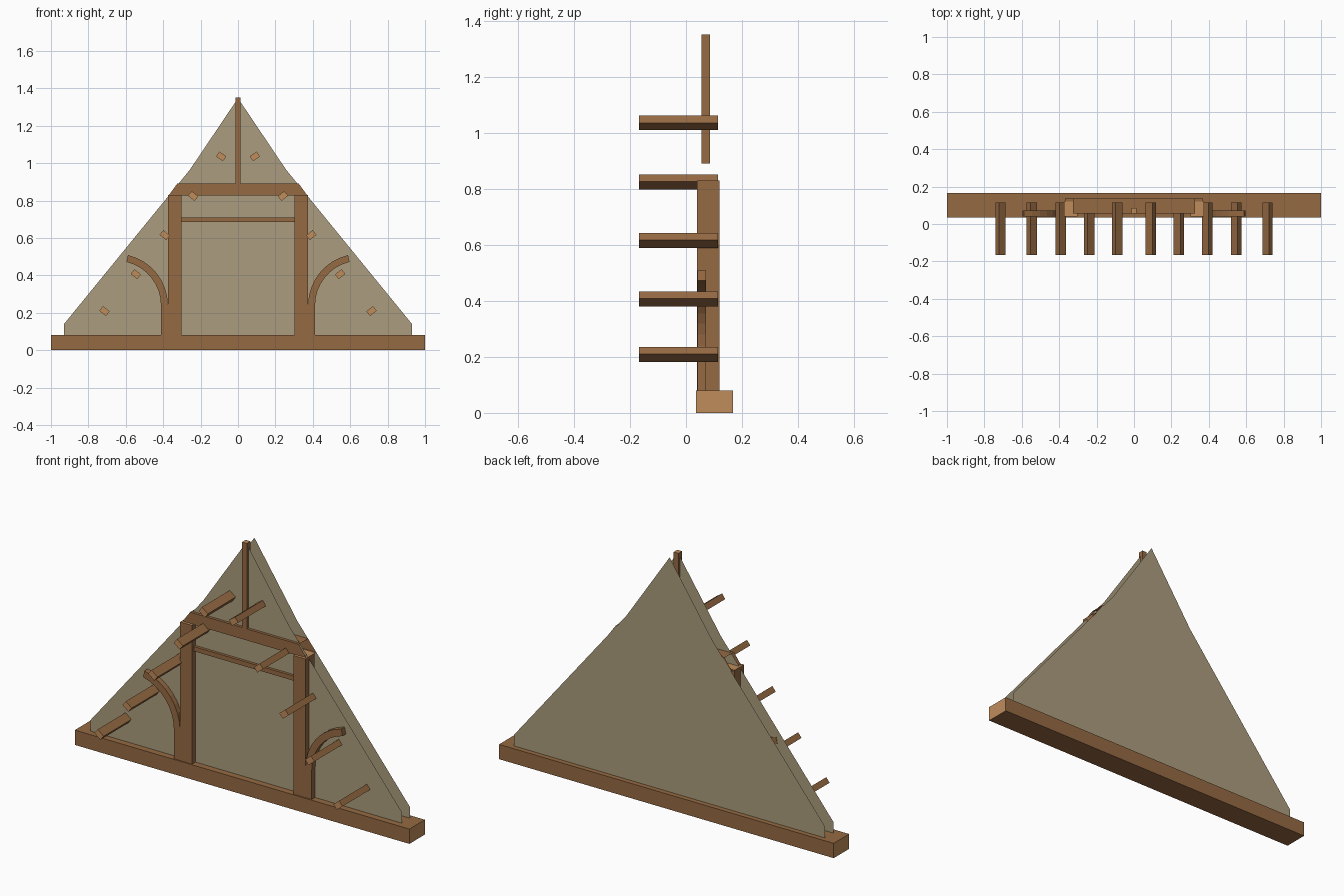
import bpy, bmesh, math
from mathutils import Matrix, Vector

if "Cube" in bpy.data.objects:
    bpy.data.objects.remove(bpy.data.objects["Cube"])


def material(name, rgb):
    m = bpy.data.materials.new(name)
    m.diffuse_color = (*rgb, 1)
    m.use_nodes = True
    m.node_tree.nodes["Principled BSDF"].inputs["Base Color"].default_value = m.diffuse_color
    return m


WOOD = material("brown wood", (0.30, 0.142, 0.055))
END = material("cut wood end", (0.52, 0.265, 0.105))
PLASTER = material("tan plaster", (0.41, 0.34, 0.21))


def finish(name, bm, mats):
    me = bpy.data.meshes.new(name)
    bm.to_mesh(me)
    bm.free()
    for m in mats:
        me.materials.append(m)
    ob = bpy.data.objects.new(name, me)
    bpy.context.collection.objects.link(ob)
    return ob


def beam(name, lo, hi, axis, tilt=0, open_ends=False):
    """Box beam with light cut ends along its axis, optionally tilted about y."""
    lo, hi = Vector(lo), Vector(hi)
    bm = bmesh.new()
    bmesh.ops.create_cube(bm, size=1)
    bmesh.ops.scale(bm, vec=hi - lo, verts=bm.verts)
    bm.normal_update()
    ends = [f for f in bm.faces if abs(f.normal[axis]) > 0.9]
    for f in ends:
        f.material_index = 1
    if open_ends:
        bmesh.ops.delete(bm, geom=ends, context='FACES')
    bmesh.ops.transform(bm, matrix=Matrix.Translation((lo + hi) / 2) @ Matrix.Rotation(tilt, 4, 'Y'),
                        verts=bm.verts)
    return finish(name, bm, [WOOD, END])


# sill along the bottom
beam("sill_beam", (-1, 0.035, 0), (1, 0.167, 0.08), 0)

# plaster gable: a front and a back sheet
half = [(0.93, 0.08), (0.93, 0.14), (0.257, 0.965)]
outline = half + [(0, 1.347)] + [(-x, z) for x, z in reversed(half)]
for name, y in (("front_gable_sheet", 0.07), ("back_gable_sheet", 0.14)):
    bm = bmesh.new()
    f = bm.faces.new([bm.verts.new((x, y, z)) for x, z in outline])
    f.normal_update()
    if (f.normal.y > 0) != (y > 0.1):
        f.normal_flip()
    finish(name, bm, [PLASTER])

# tie beam with slanted open ends, rail and king post
tie = beam("tie_beam", (-0.37, 0.055, 0.828), (0.37, 0.135, 0.89), 0, open_ends=True)
for v in tie.data.vertices:
    if v.co.z > 0.86:
        v.co.x *= 0.325 / 0.37
beam("rail", (-0.305, 0.055, 0.685), (0.305, 0.10, 0.71), 0, open_ends=True)
beam("king_post", (-0.014, 0.055, 0.89), (0.014, 0.085, 1.352), 2)

# curved brace profile: straight foot, then an arc leaning outwards
N, CX, CZ, SWEEP = 8, 0.65, 0.24, math.radians(77)
arc = [SWEEP * i / N for i in range(N + 1)]


def arc_points(r):
    return [(CX - r * math.cos(a), CZ + r * math.sin(a)) for a in arc]


brace = [(0.375, 0.08)] + arc_points(0.275)
brace_inner = [(0.412, 0.08)] + arc_points(0.238)

PURLINS = [(0.09, 1.036, 35), (0.24, 0.824, 39), (0.392, 0.615, 39),
           (0.546, 0.406, 39), (0.714, 0.209, 39)]

for side, s in (("left", -1), ("right", 1)):
    # upright post
    xs = sorted((s * 0.303, s * 0.374))
    beam(side + "_post", (xs[0], 0.04, 0.08), (xs[1], 0.12, 0.83), 2)

    # curved brace
    bm = bmesh.new()
    rows = []
    for (ox, oz), (ix, iz) in zip(brace, brace_inner):
        rows.append([bm.verts.new((s * x, y, z)) for x, y, z in
                     ((ox, 0.041, oz), (ix, 0.041, iz), (ix, 0.072, iz), (ox, 0.072, oz))])
    for a, b in zip(rows, rows[1:]):
        for k in range(4):
            bm.faces.new((a[k], a[(k + 1) % 4], b[(k + 1) % 4], b[k]))
    bm.faces.new(rows[0])
    bm.faces.new(rows[-1])
    bmesh.ops.recalc_face_normals(bm, faces=bm.faces)
    finish(side + "_curved_brace", bm, [WOOD])

    # purlins standing square to the roof slope
    for i, (x, z, ang) in enumerate(PURLINS):
        beam(f"{side}_purlin_{i + 1}", (s * x - 0.0225, -0.167, z - 0.016),
             (s * x + 0.0225, 0.115, z + 0.016), 1, tilt=-s * math.radians(ang))
